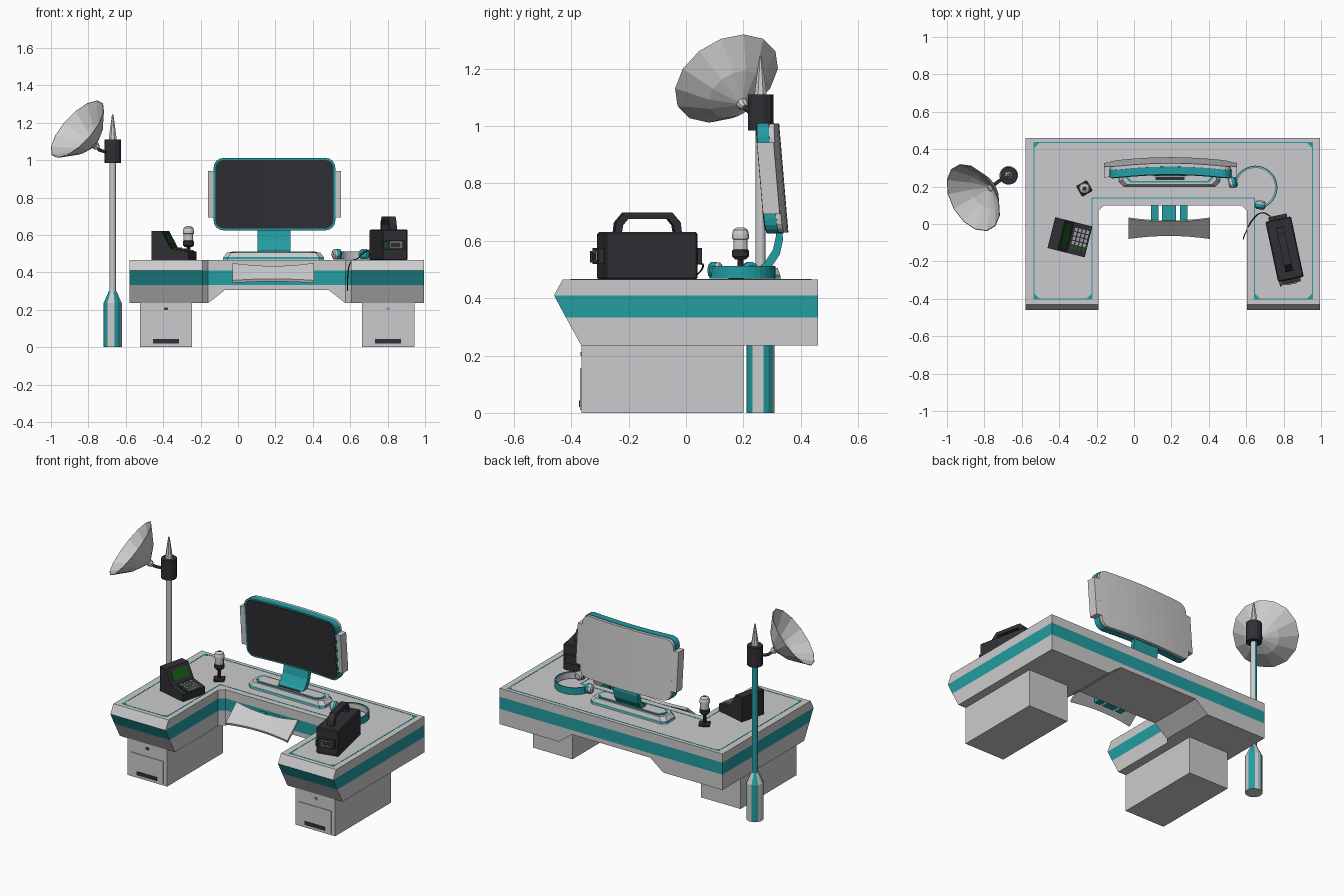
import bpy, bmesh, math
from mathutils import Vector, Matrix

if "Cube" in bpy.data.objects:
    bpy.data.objects.remove(bpy.data.objects["Cube"])


def material(name, rgb):
    m = bpy.data.materials.new(name)
    m.diffuse_color = (*rgb, 1)
    m.use_nodes = True
    m.node_tree.nodes["Principled BSDF"].inputs["Base Color"].default_value = m.diffuse_color
    return m


GREY = material("light grey", (0.60, 0.60, 0.61))
TEAL = material("teal", (0.016, 0.34, 0.36))
DARK = material("charcoal", (0.030, 0.030, 0.036))
BLACK = material("black", (0.012, 0.012, 0.014))
GREEN = material("dark green", (0.01, 0.10, 0.012))
KEY = material("key grey", (0.35, 0.35, 0.36))


def mesh(name, verts, faces, mats, rule=None, matrix=None):
    """Mesh object; rule(face number) picks the material slot."""
    bm = bmesh.new()
    vs = [bm.verts.new(v) for v in verts]
    for i, f in enumerate(faces):
        bm.faces.new([vs[k] for k in f]).material_index = rule(i) if rule else 0
    bmesh.ops.recalc_face_normals(bm, faces=bm.faces)
    if matrix:
        bm.transform(matrix)
    me = bpy.data.meshes.new(name)
    bm.to_mesh(me)
    bm.free()
    for m in mats:
        me.materials.append(m)
    ob = bpy.data.objects.new(name, me)
    bpy.context.collection.objects.link(ob)
    return ob


def loft(name, loops, mats, rule=None, matrix=None, caps=True):
    """Skin closed loops; rule(loop number, side number) picks the slot."""
    n = len(loops[0])
    faces = [(i * n + j, i * n + (j + 1) % n, (i + 1) * n + (j + 1) % n, (i + 1) * n + j)
             for i in range(len(loops) - 1) for j in range(n)]
    sides = len(faces)
    if caps:
        faces += [tuple(range(n)), tuple(range(sides, sides + n))]
    pick = (lambda f: rule(f // n, f % n) if f < sides else 0) if rule else None
    return mesh(name, [p for l in loops for p in l], faces, mats, pick, matrix)


def box(name, x, y, z, mat, matrix=None, bevel=0):
    loops = [[(x[0], y[0], h), (x[1], y[0], h), (x[1], y[1], h), (x[0], y[1], h)] for h in z]
    ob = loft(name, loops, [mat], matrix=matrix)
    if bevel:
        b = ob.modifiers.new("bevel", "BEVEL")
        b.width, b.segments = bevel, 1
    return ob


def lathe(name, profile, sides, mats, matrix, rule=None, caps=True):
    """profile: (radius, height) pairs around local z."""
    loops = [[(r * math.cos(2 * math.pi * (j + .5) / sides), r * math.sin(2 * math.pi * (j + .5) / sides), h)
              for j in range(sides)] for r, h in profile]
    return loft(name, loops, mats, rule, matrix, caps)


def tube(name, pts, r, mat):
    cu = bpy.data.curves.new(name, "CURVE")
    cu.dimensions, cu.bevel_depth, cu.bevel_resolution, cu.resolution_u = "3D", r, 1, 5
    sp = cu.splines.new("BEZIER")
    sp.bezier_points.add(len(pts) - 1)
    for b, p in zip(sp.bezier_points, pts):
        b.co, b.handle_left_type, b.handle_right_type = p, "AUTO", "AUTO"
    cu.materials.append(mat)
    ob = bpy.data.objects.new(name, cu)
    bpy.context.collection.objects.link(ob)
    bpy.ops.object.select_all(action="DESELECT")
    ob.select_set(True)
    bpy.context.view_layer.objects.active = ob
    bpy.ops.object.convert(target="MESH")


def place(x, y, z, deg=0):
    return Matrix.Translation((x, y, z)) @ Matrix.Rotation(math.radians(deg), 4, "Z")


# Desk: U-shaped plan stacked in layers, middle one teal, raised underside in the centre
def plan(yf, z, lift=0):
    pts = [(-.58, yf), (-.19, yf), (-.19, .07), (-.16, .1), (-.07, .1), (.485, .1), (.575, .1), (.605, .07),
           (.605, yf), (.995, yf), (.995, .46), (.575, .46), (.485, .46), (-.07, .46), (-.16, .46), (-.58, .46)]
    return [(x, y, z + (lift if -.08 < x < .49 else 0)) for x, y in pts]


layers = [plan(-.365, .235, .07), plan(-.419, .333), plan(-.46, .41), plan(-.43, .465)]
N = 16
d_faces = [(i * N + j, i * N + (j + 1) % N, (i + 1) * N + (j + 1) % N, (i + 1) * N + j)
           for i in range(3) for j in range(N)]
for o in (0, 3 * N):
    for f in ((0, 1, 2, 3, 14, 15), (3, 4, 13, 14), (4, 5, 12, 13), (5, 6, 11, 12), (6, 7, 8, 9, 10, 11)):
        d_faces.append([o + k for k in f])
mesh("desk", [p for l in layers for p in l], d_faces, [GREY, TEAL], lambda f: int(N <= f < 2 * N))

# Teal pinstripe and corner marks on the desk top
path = [(-.535, -.4), (-.535, .435), (.955, .435), (.955, -.4), (.645, -.4), (.645, .14), (-.225, .14), (-.225, -.4)]
for k, (a, b) in enumerate(zip(path, path[1:] + path[:1])):
    w = .003
    box("desk_stripe", (min(a[0], b[0]) - w, max(a[0], b[0]) + w), (min(a[1], b[1]) - w, max(a[1], b[1]) + w),
        (.464, .4662), TEAL)
for x, y, sx, sy in ((-.535, .435, 1, -1), (.955, .435, -1, -1), (-.535, -.4, 1, 1), (.955, -.4, -1, 1),
                     (.645, -.4, 1, 1), (-.225, -.4, -1, 1)):
    loft("desk_corner_mark", [[(x, y, z), (x + .03 * sx, y, z), (x, y + .03 * sy, z)] for z in (.464, .4664)], [TEAL])

# Pedestals with drawer panel, slot handle and lamp
for x, lamp in ((-.385, GREEN), (.8025, KEY)):
    box("pedestal", (x - .14, x + .14), (-.365, .2), (0, .236), GREY)
    box("drawer_panel", (x - .115, x + .115), (-.37, -.36), (.01, .155), GREY)
    box("drawer_handle", (x - .07, x + .07), (-.373, -.365), (.02, .043), DARK)
    box("pedestal_lamp", (x - .01, x + .01), (-.368, -.36), (.198, .212), lamp)


# Curved, forward-leaning monitor: u across, w up, d deep
def mon(u, w, d):
    return (.195 + u, .281 + d - .085 * w - .025 * (u / .355) ** 2, .818 + w)


def columns(name, cols, d0, d1, mat):
    loft(name, [[mon(u, -h, d0), mon(u, -h, d1), mon(u, h, d1), mon(u, h, d0)] for u, h in cols], [mat])


def slab(name, W, H, r, d0, d1, mat):
    arc = [(W - r + r * math.cos(a), H - r + r * math.sin(a)) for a in (math.pi / 8 * k for k in range(5))]
    mid = [((W - r) * k / 4, H) for k in range(-3, 4)]
    columns(name, [(-u, h) for u, h in arc] + mid + arc[::-1], d0, d1, mat)


slab("monitor_bezel", .325, .193, .05, 0, .042, TEAL)
slab("monitor_back", .322, .19, .05, .04, .06, GREY)
slab("monitor_screen", .316, .183, .045, -.004, .005, DARK)
for s in (-1, 1):
    columns("monitor_side_wing", [(s * .315, .125), (s * .356, .125)], .002, .06, GREY)

# Monitor neck and stand
neck = [(.25, .49), (.285, .515), (.315, .56), (.326, .61), (.322, .68)]
loft("monitor_neck", [[(.105, y - .012, z + .008), (.28, y - .012, z + .008), (.28, y + .012, z - .008),
                       (.105, y + .012, z - .008)] for y, z in neck], [TEAL])


def octagon(hx, hy, z, c=.025):
    q = [(hx - c, -hy), (hx, -hy + c), (hx, hy - c), (hx - c, hy)]
    q += [(-x, -y) for x, y in q]
    return [(.19 + x, .265 + y, z) for x, y in q]


loft("stand_base", [octagon(.27, .065, .464), octagon(.27, .065, .472), octagon(.268, .063, .482),
                    octagon(.25, .055, .505)], [GREY, TEAL], lambda i, j: int(i == 1))
loft("stand_trim", [octagon(.235, .044, .50), octagon(.235, .044, .508)], [TEAL])
loft("stand_inlay", [octagon(.225, .036, .50), octagon(.225, .036, .511)], [GREY])
box("stand_slot", (.115, .27), (.235, .25), (.50, .513), DARK)

# Bow-tie keyboard tray and its brackets
tray = []
for k in range(9):
    u = k / 4 - 1
    p = .016 * (1 - u * u)
    x = .1875 + .2175 * u
    tray.append([(x, -.08 + p, .357 + p * .5), (x, -.075 + p, .343 + p * .5),
                 (x, .035 - p, .435 - p), (x, .028 - p, .45 - p)])
loft("keyboard_tray", tray, [GREY])
for x0, x1 in ((.09, .13), (.15, .225), (.245, .285)):
    box("tray_bracket", (x0, x1), (-.01, .105), (.355, .395), TEAL)

# Headphones lying on the desk
arc = [math.radians(165 - 240 * k / 20) for k in range(21)]
ring = lambda r0, r1, z0, z1: [[(.65 + r * math.cos(a), .195 + r * math.sin(a), z)
                                for r, z in ((r0, z0), (r1, z0), (r1, z1), (r0, z1))] for a in arc]
loft("headphone_band", ring(.110, .117, .468, .512), [TEAL])
loft("headphone_padding", ring(.105, .111, .472, .508), [GREY])
for x, y, deg in ((.53, .222, 195), (.675, .10, 80)):
    m = place(x, y, .497, deg) @ Matrix.Rotation(math.radians(90), 4, "Y")
    lathe("headphone_cup", [(.018, -.022), (.03, -.012), (.03, .006)], 12, [TEAL], m)
    lathe("headphone_pad", [(.028, .006), (.028, .018), (.018, .026)], 12, [GREY], m)
tube("headphone_cable", [(.73, .04, .52), (.69, .06, .515), (.64, .03, .475), (.60, -.04, .45), (.587, -.07, .38),
                         (.585, -.08, .30)], .003, BLACK)

# Desk microphone
M = place(-.265, .19, 0, 30)
box("microphone_foot", (-.032, .032), (-.032, .032), (.464, .478), DARK, M, .004)
lathe("microphone_stem", [(.01, .475), (.01, .54)], 8, [DARK], M)
lathe("microphone_body", [(.02, .535), (.03, .545), (.03, .565), (.026, .57), (.026, .605), (.031, .607), (.031, .622),
                          (.026, .638), (.012, .647)], 12, [DARK, GREY], M, lambda i, j: int(i >= 3))

# Terminal with sloped screen and keypad, facing the seat
T = place(-.345, -.07, .464, -14)
prof = [(-.1, 0), (-.1, .157), (-.045, .157), (.005, .065), (.105, .047), (.105, 0)]
loft("terminal", [[(x, y, z) for x, z in prof] for y in (-.085, .085)], [DARK], matrix=T)
scr = [(-.036, .143), (-.006, .087)]
loft("terminal_screen", [[(x + o, y, z + o * .55) for y in (-.06, .06) for x, z in (scr if y < 0 else scr[::-1])]
                         for o in (-.003, .002)], [GREEN], matrix=T)
for i in range(4):
    for j in range(5):
        x, y = .018 + .021 * i, -.048 + .024 * j
        h = .065 - .18 * (x - .005)
        box("terminal_key", (x, x + .016), (y - .009, y + .009), (h - .006, h + .005), GREEN if j == 0 else KEY, T)

# Portable radio case with handle
R = place(.805, -.135, .464, 12)
box("radio_case", (-.07, .07), (-.165, .165), (0, .166), DARK, R, .006)
for s in (-1, 1):
    box("radio_end_cap", (-.05, .05), sorted((s * .16, s * .185)), (.055, .11), DARK, R)
grip = [(-.12, .16), (-.115, .2), (-.085, .235), (.085, .235), (.115, .2), (.12, .16)]
inner = [(-.095, .16), (-.09, .19), (-.072, .212), (.072, .212), (.09, .19), (.095, .16)]
loft("radio_handle", [[(-.02, a, b), (.02, a, b), (.02, c, d), (-.02, c, d)]
                      for (a, b), (c, d) in zip(grip, inner)], [DARK], matrix=R)
box("radio_label_plate", (-.03, .03), (-.189, -.18), (.065, .1), KEY, R)
box("radio_label_inset", (-.026, .026), (-.191, -.18), (.069, .096), DARK, R)
box("radio_button", (-.065, -.053), (-.19, -.16), (.06, .10), GREEN, R)

# Antenna mast: striped foot, slim pole, dark collar and tip
A = place(-.67, .26, 0)
lathe("mast_foot", [(.05, 0), (.05, .235), (.02, .30)], 16, [GREY, TEAL], A, lambda i, j: int(j % 4 < 2))
lathe("mast_pole", [(.018, .29), (.018, .99)], 12, [GREY, TEAL], A, lambda i, j: int(2 <= j <= 5))
lathe("mast_collar", [(.046, .985), (.046, 1.11)], 12, [DARK], A)
lathe("mast_tip", [(.024, 1.105), (.015, 1.17), (.004, 1.245)], 8, [GREY], A)

# Dish, opening left, forward and up
axis = Vector((-.68, -.39, .62)).normalized()
apex = Vector((-.765, .195, 1.08))
D = Matrix.Translation(apex) @ axis.to_track_quat("Z", "Y").to_matrix().to_4x4()
lathe("dish", [(.192, .139), (.10, .056), (.015, .006), (.015, 0), (.105, .05), (.196, .138), (.192, .139)], 14,
      [GREY], D, caps=False)
lathe("dish_hub", [(.012, -.025), (.02, -.012), (.02, .008), (.012, .012)], 8, [GREY], D)
tube("dish_arm", [apex - axis * .01, (-.735, .22, 1.052), (-.69, .25, 1.045)], .009, DARK)
